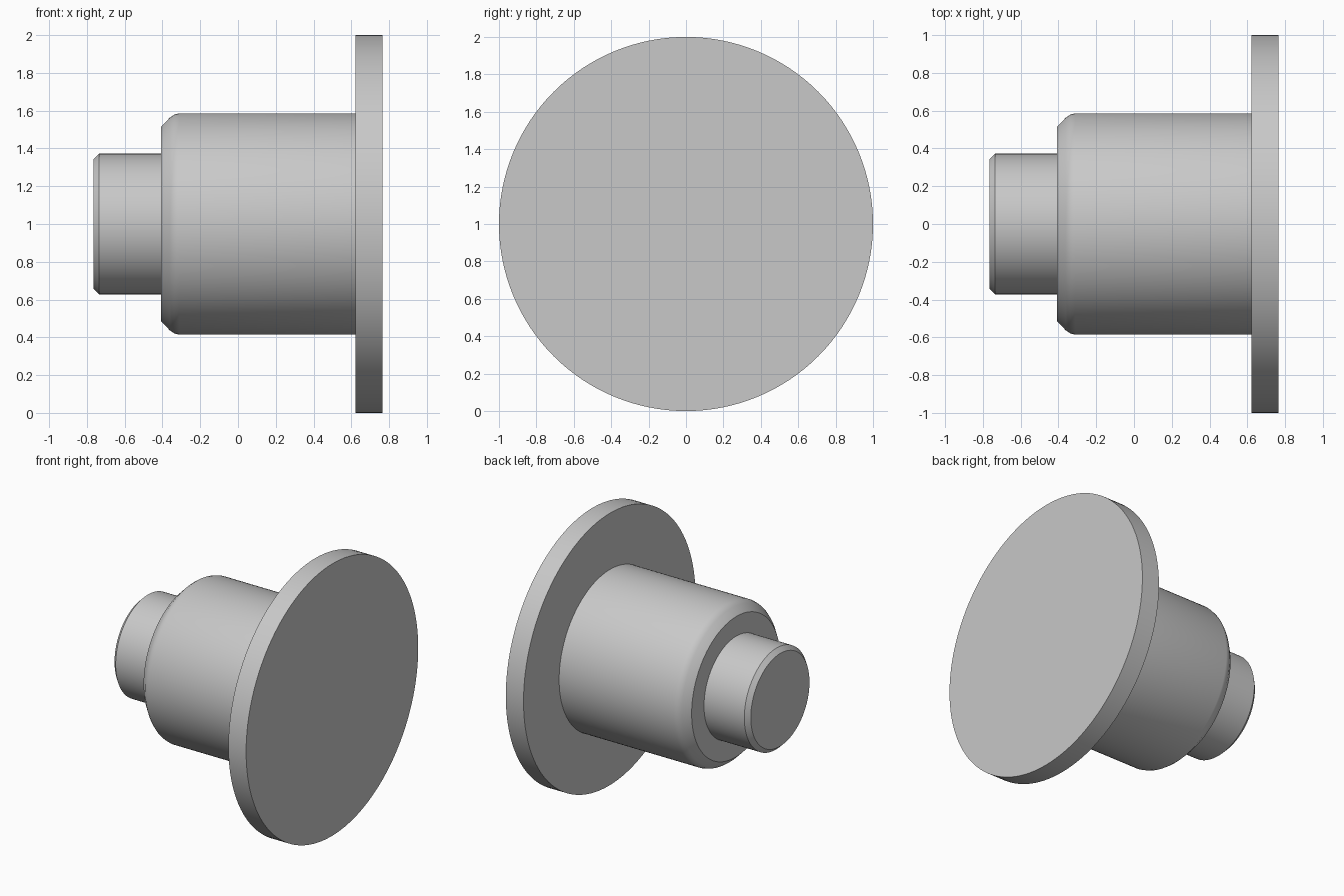
import bpy, bmesh
from math import radians, tau
from mathutils import Vector

cube = bpy.data.objects.get("Cube")
if cube:
    bpy.data.objects.remove(cube, do_unlink=True)

SEGMENTS = 128
CENTRE = Vector((0, 0, 1))

# (x, radius) outline of each turned section
pin = [(-0.766, 0.341), (-0.735, 0.372)]
body = [(-0.407, 0.372), (-0.407, 0.516), (-0.361, 0.563),
        (-0.338, 0.579), (-0.312, 0.586)]
flange = [(0.622, 0.586), (0.622, 1.0), (0.766, 1.0)]

grey = bpy.data.materials.new("plain_grey")
grey.use_nodes = True
grey.diffuse_color = (0.58, 0.58, 0.58, 1)
grey.node_tree.nodes["Principled BSDF"].inputs["Base Color"].default_value = grey.diffuse_color


def turned_part(name, outline):
    """Revolve an outline about the horizontal x axis and cap both ends."""
    bm = bmesh.new()
    verts = [bm.verts.new(CENTRE + Vector((x, 0, r))) for x, r in outline]
    edges = [bm.edges.new(pair) for pair in zip(verts, verts[1:])]
    bmesh.ops.spin(bm, geom=verts + edges, cent=CENTRE, axis=(1, 0, 0),
                   angle=tau, steps=SEGMENTS, use_merge=True)
    bmesh.ops.remove_doubles(bm, verts=bm.verts, dist=1e-5)
    bmesh.ops.holes_fill(bm, edges=[e for e in bm.edges if e.is_boundary], sides=0)
    bmesh.ops.recalc_face_normals(bm, faces=bm.faces)
    mesh = bpy.data.meshes.new(name)
    bm.to_mesh(mesh)
    bm.free()
    mesh.materials.append(grey)
    mesh.shade_smooth()
    mesh.set_sharp_from_angle(angle=radians(30))
    obj = bpy.data.objects.new(name, mesh)
    bpy.context.collection.objects.link(obj)
    return obj


# One solid: chamfered pin, rounded body and wide end flange
turned_part("flanged_stepped_shaft", pin + body + flange)
